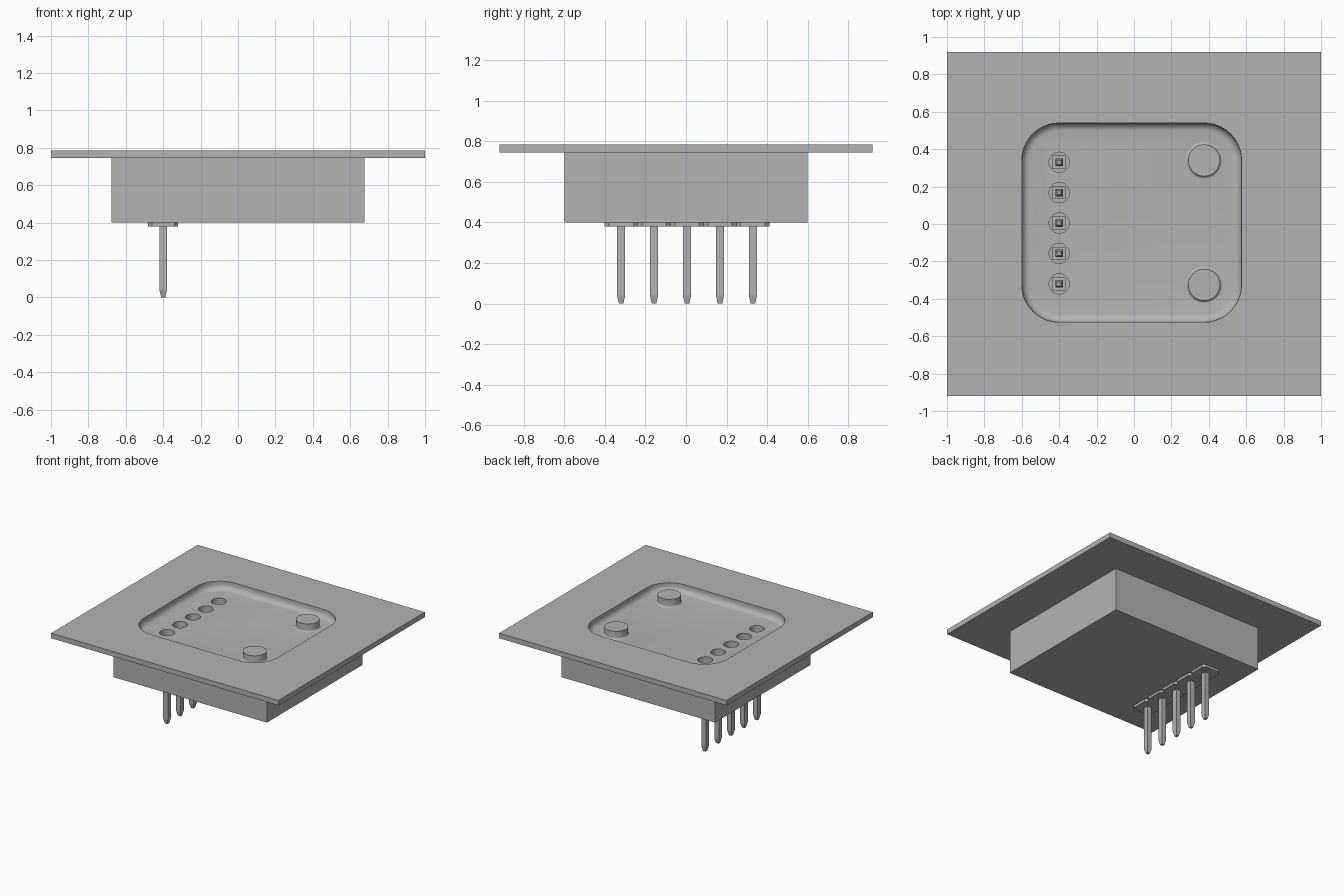
import bpy, bmesh, math
from mathutils import Matrix

if "Cube" in bpy.data.objects:
    bpy.data.objects.remove(bpy.data.objects["Cube"])

FLOOR, TOP, UNDER = 0.722, 0.785, 0.745
PIN_X = -0.4
PIN_YS = [-0.32 + 0.1625 * i for i in range(5)]

grey = bpy.data.materials.new("plain grey")
grey.use_nodes = True
grey.diffuse_color = (0.45, 0.45, 0.45, 1)
grey.node_tree.nodes["Principled BSDF"].inputs["Base Color"].default_value = grey.diffuse_color


def finish(name, bm):
    bmesh.ops.recalc_face_normals(bm, faces=bm.faces)
    mesh = bpy.data.meshes.new(name)
    bm.to_mesh(mesh)
    bm.free()
    mesh.materials.append(grey)
    ob = bpy.data.objects.new(name, mesh)
    bpy.context.scene.collection.objects.link(ob)
    return ob


def box(name, x, y, z0, z1, sx, sy):
    bm = bmesh.new()
    m = Matrix.Translation((x, y, (z0 + z1) / 2)) @ Matrix.Diagonal((sx, sy, z1 - z0, 1))
    bmesh.ops.create_cube(bm, size=1, matrix=m)
    return finish(name, bm)


def loft(name, rings):
    """Skin a stack of equal-length point rings and cap both ends."""
    bm = bmesh.new()
    loops = [[bm.verts.new(p) for p in ring] for ring in rings]
    n = len(loops[0])
    for a, b in zip(loops, loops[1:]):
        for i in range(n):
            j = (i + 1) % n
            bm.faces.new((a[i], a[j], b[j], b[i]))
    bm.faces.new(loops[0])
    bm.faces.new(loops[-1])
    return finish(name, bm)


def circle(x, y, z, r, n=32, turn=0):
    return [(x + r * math.cos(turn + math.tau * i / n),
             y + r * math.sin(turn + math.tau * i / n), z) for i in range(n)]


def rounded_rect(x, y, z, hx, hy, r, steps=10):
    pts = []
    for k, (sx, sy) in enumerate([(1, 1), (-1, 1), (-1, -1), (1, -1)]):
        for i in range(steps + 1):
            a = (k + i / steps) * math.pi / 2
            pts.append((x + sx * (hx - r) + r * math.cos(a),
                        y + sy * (hy - r) + r * math.sin(a), z))
    return pts


def fillet(radius, steps=5):
    """Offsets (sideways, up) of a concave fillet, from the floor upward."""
    return [(radius * (1 - math.sin(a)), radius * (1 - math.cos(a)))
            for a in (math.pi / 2 * i / steps for i in range(steps + 1))]


def smooth(ob):
    bpy.ops.object.select_all(action="DESELECT")
    ob.select_set(True)
    bpy.context.view_layer.objects.active = ob
    bpy.ops.object.shade_smooth_by_angle(angle=math.radians(30))


def cut(ob, cutter):
    mod = ob.modifiers.new(cutter.name, "BOOLEAN")
    mod.operation = "DIFFERENCE"
    mod.solver = "EXACT"
    mod.object = cutter
    bpy.context.view_layer.objects.active = ob
    bpy.ops.object.modifier_apply(modifier=mod.name)


# Flange plate and body block
plate = box("top_plate", 0, 0, UNDER, TOP, 2.0, 1.84)
body = box("body_block", 0, 0, 0.4, UNDER, 1.35, 1.2)

# Rounded pocket with a filleted floor edge
rings = [rounded_rect(-0.0125, 0.0075, FLOOR + up, 0.5875 - side, 0.5325 - side, 0.2 - side)
         for side, up in fillet(0.043)]
rings.append(rounded_rect(-0.0125, 0.0075, TOP + 0.1, 0.5875, 0.5325, 0.2))
pocket = loft("pocket_cutter", rings)
cutters = [pocket]
cut(plate, pocket)
cut(body, pocket)

# Round pin holes in the pocket floor
for y in PIN_YS:
    hole = loft("hole_cutter", [circle(PIN_X, y, z, 0.054) for z in (0.5, TOP + 0.1)])
    cutters.append(hole)
    cut(body, hole)
for c in cutters:
    c.hide_render = True
    bpy.data.objects.remove(c)
smooth(plate)
smooth(body)

# Locating posts with flared feet
for name, y in (("front_post", -0.325), ("back_post", 0.34)):
    rings = [circle(0.375, y, FLOOR + up, 0.085 + side, 48) for side, up in fillet(0.014)]
    rings.append(circle(0.375, y, TOP, 0.085, 48))
    smooth(loft(name, rings))

# Square pins with tapered ends, each in a chamfered collar
for i, y in enumerate(PIN_YS, 1):
    def square(z, half):
        return circle(PIN_X, y, z, half * math.sqrt(2), 4, math.pi / 4)
    loft(f"pin_{i}", [square(0, 0.011), square(0.04, 0.02), square(0.66, 0.02), square(0.69, 0.011)])
    box(f"socket_{i}", PIN_X, y, 0.48, 0.6, 0.07, 0.07)
    collar = [[(PIN_X + sx, y + sy, z) for sx, sy in
               ((0.08, 0.06), (0.06, 0.081), (-0.06, 0.081), (-0.08, 0.06),
                (-0.08, -0.06), (-0.06, -0.081), (0.06, -0.081), (0.08, -0.06))]
              for z in (0.38, 0.405)]
    loft(f"pin_collar_{i}", collar)
